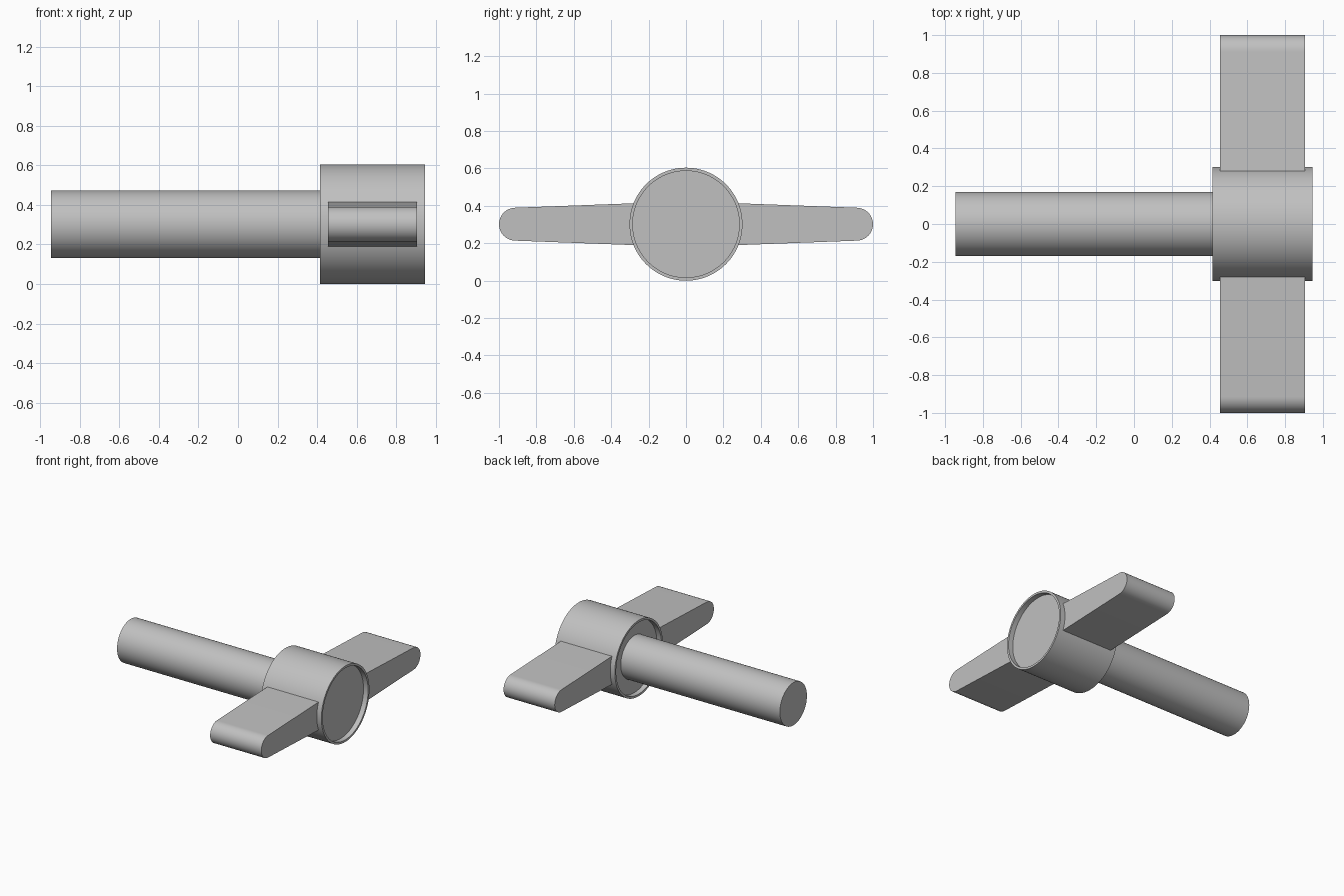
import bpy, bmesh
from math import radians, pi, sin, cos

cube = bpy.data.objects.get("Cube")
if cube:
    bpy.data.objects.remove(cube, do_unlink=True)

AXIS_Z = 0.302

grey = bpy.data.materials.new("plain grey")
grey.use_nodes = True
GREY = (0.53, 0.53, 0.53, 1)
grey.diffuse_color = GREY
grey.node_tree.nodes["Principled BSDF"].inputs["Base Color"].default_value = GREY


def finish(bm, name):
    bmesh.ops.remove_doubles(bm, verts=bm.verts, dist=1e-5)
    bmesh.ops.recalc_face_normals(bm, faces=bm.faces)
    mesh = bpy.data.meshes.new(name)
    bm.to_mesh(mesh)
    bm.free()
    obj = bpy.data.objects.new(name, mesh)
    bpy.context.collection.objects.link(obj)
    mesh.materials.append(grey)
    obj.location.z = AXIS_Z
    bpy.ops.object.select_all(action='DESELECT')
    obj.select_set(True)
    bpy.context.view_layer.objects.active = obj
    bpy.ops.object.shade_smooth_by_angle(angle=radians(30))
    return obj


def lathe(name, profile, steps=96):
    """Turn an (x, radius) profile around the x axis."""
    bm = bmesh.new()
    verts = [bm.verts.new((x, 0, r)) for x, r in profile]
    edges = [bm.edges.new(pair) for pair in zip(verts, verts[1:])]
    bmesh.ops.spin(bm, geom=verts + edges, cent=(0, 0, 0), axis=(1, 0, 0),
                   angle=2 * pi, steps=steps, use_merge=True)
    return finish(bm, name)


def wing(name, side):
    """Tapered grip with a rounded tip, extruded along x."""
    tip_r, tip_y = 0.088, 0.912
    outline = [(0.22, -0.114)]
    for i in range(25):
        a = -pi / 2 + pi * i / 24
        outline.append((tip_y + tip_r * cos(a), tip_r * sin(a)))
    outline.append((0.22, 0.114))
    bm = bmesh.new()
    face = bm.faces.new([bm.verts.new((0.455, side * y, z)) for y, z in outline])
    new = bmesh.ops.extrude_face_region(bm, geom=[face], use_keep_orig=True)["geom"]
    bmesh.ops.translate(bm, vec=(0.45, 0, 0),
                        verts=[g for g in new if isinstance(g, bmesh.types.BMVert)])
    return finish(bm, name)


# Hub with a shallow recess in each end
lathe("hub", [(0.455, 0), (0.455, 0.285), (0.415, 0.285), (0.415, 0.302),
              (0.945, 0.302), (0.945, 0.285), (0.905, 0.285), (0.905, 0)])

# Shaft seated in the rear recess
lathe("shaft", [(-0.945, 0), (-0.945, 0.17), (0.47, 0.17), (0.47, 0)])

# Grips on both sides
wing("front_wing", -1)
wing("back_wing", 1)
